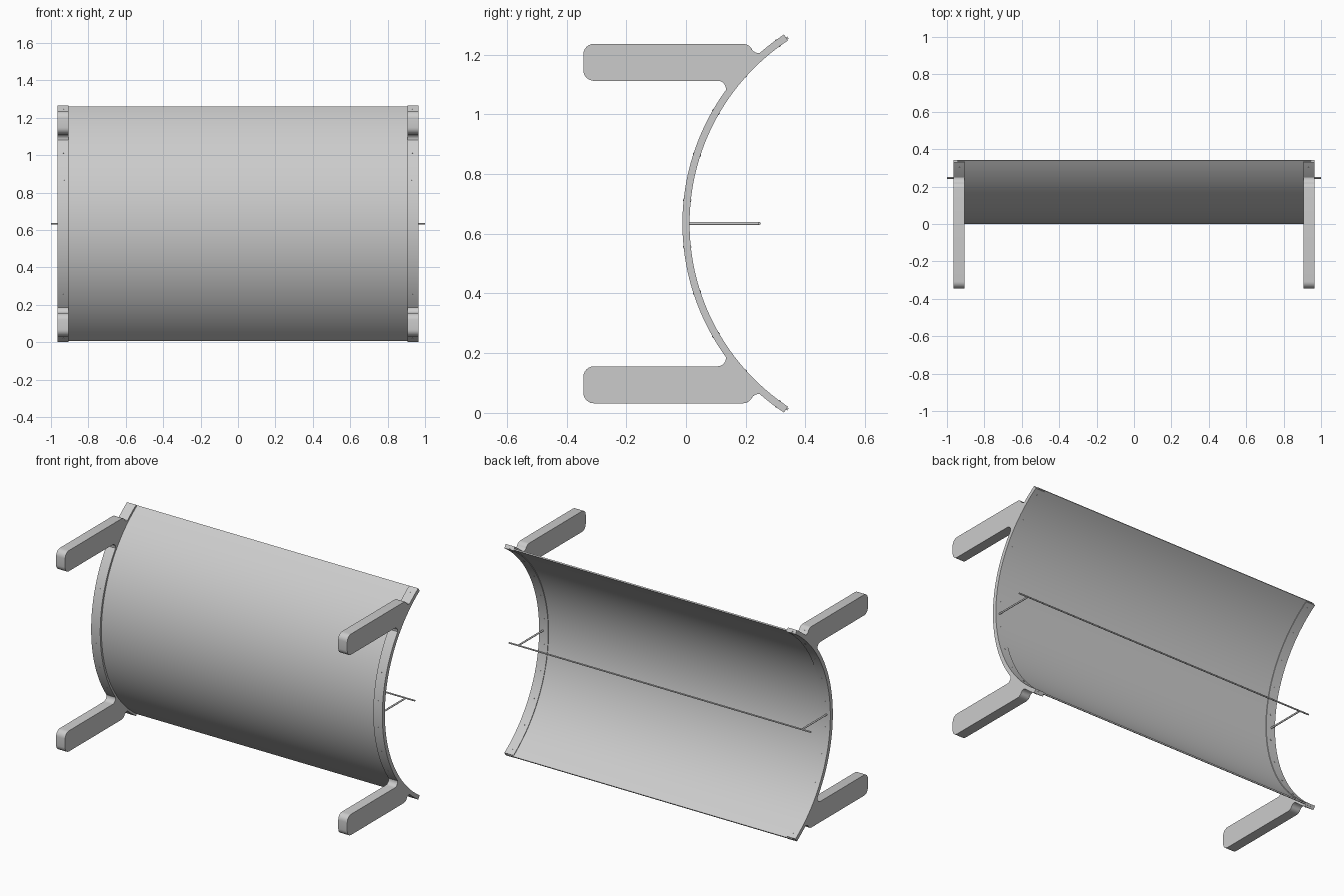
import bpy, bmesh
from math import sin, cos, radians, pi
from mathutils import Vector, Matrix

if "Cube" in bpy.data.objects:
    bpy.data.objects.remove(bpy.data.objects["Cube"])

R, ZC = 0.747, 0.634          # trough radius and mid height (arc centre at y = R)
X0, X1 = 0.905, 0.965         # side rib width


def on_arc(r, deg):
    a = radians(deg)
    return (R - r * cos(a), ZC + r * sin(a))


def arc_pts(r, a0, a1, n):
    return [on_arc(r, a0 + (a1 - a0) * i / n) for i in range(n + 1)]


def fillet(cy, cz, r, a0, a1, n=6):
    angs = [radians(a0 + (a1 - a0) * i / n) for i in range(n + 1)]
    return [(cy + r * cos(a), cz + r * sin(a)) for a in angs]


def select_smooth(ob):
    bpy.ops.object.select_all(action='DESELECT')
    ob.select_set(True)
    bpy.context.view_layer.objects.active = ob
    bpy.ops.object.shade_smooth_by_angle(angle=radians(30))


def finish(name, bm, bevel=0):
    bmesh.ops.recalc_face_normals(bm, faces=bm.faces[:])
    me = bpy.data.meshes.new(name)
    bm.to_mesh(me)
    bm.free()
    ob = bpy.data.objects.new(name, me)
    bpy.context.collection.objects.link(ob)
    if bevel:
        m = ob.modifiers.new("edge_rounding", 'BEVEL')
        m.width, m.segments = bevel, 3
        m.limit_method, m.angle_limit = 'ANGLE', radians(60)
    select_smooth(ob)
    return ob


def extrude_x(name, pts, xa, xb, bevel=0):
    """Extrude a closed (y, z) outline from xa to xb."""
    bm = bmesh.new()
    f = bm.faces.new([bm.verts.new((xa, y, z)) for y, z in pts])
    new = bmesh.ops.extrude_face_region(bm, geom=[f])['geom']
    bmesh.ops.translate(bm, vec=(xb - xa, 0, 0),
                        verts=[v for v in new if isinstance(v, bmesh.types.BMVert)])
    return finish(name, bm, bevel)


def band(name, r_in, r_out, deg, xa, xb):
    """Curved strip between two radii, built from quads."""
    n = 64
    bm = bmesh.new()
    rows = []
    for (y, z), (u, w) in zip(arc_pts(r_in, -deg, deg, n), arc_pts(r_out, -deg, deg, n)):
        rows.append([bm.verts.new(c) for c in ((xa, y, z), (xb, y, z), (xb, u, w), (xa, u, w))])
    for a, b in zip(rows, rows[1:]):
        for k in range(4):
            bm.faces.new((a[k], a[(k + 1) % 4], b[(k + 1) % 4], b[k]))
    bm.faces.new(rows[0])
    bm.faces.new(rows[-1])
    return finish(name, bm)


def rod(name, a, b, r):
    a, b = Vector(a), Vector(b)
    bm = bmesh.new()
    q = (b - a).to_track_quat('Z', 'Y').to_matrix().to_4x4()
    bmesh.ops.create_cone(bm, cap_ends=True, segments=16, radius1=r, radius2=r,
                          depth=(b - a).length, matrix=Matrix.Translation((a + b) / 2) @ q)
    return finish(name, bm)


# curved reflector sheet
band("reflector_sheet", 0.739, 0.747, 56.9, -0.945, 0.945)

# leg outline (upper leg): rounded bar blended into the curved rib
leg = (fillet(-0.308, 1.200, 0.036, 180, 90)
       + fillet(0.190, 1.201, 0.035, 90, 30)
       + fillet(0.243, 1.232, 0.027, 210, 310)
       + arc_pts(0.752, 51, 35.5, 8)
       + fillet(0.106, 1.084, 0.028, -15, 90)
       + fillet(-0.308, 1.148, 0.036, 270, 180))
low_leg = [(y, 2 * ZC - z) for y, z in leg]

for side, tag in ((1, "right"), (-1, "left")):
    # outer rib and inner clamp strip that grip the sheet
    band("outer_rib_" + tag, 0.747, 0.759, 56.5, side * X0, side * X1)
    band("inner_strip_" + tag, 0.735, 0.739, 56.5, side * X0, side * X1)
    band("edge_filler_" + tag, 0.739, 0.747, 56.5, side * 0.945, side * X1)
    # legs
    extrude_x("upper_leg_" + tag, leg, side * X0, side * X1, 0.008)
    extrude_x("lower_leg_" + tag, low_leg, side * X0, side * X1, 0.008)
    # receiver support arm
    rod("receiver_arm_" + tag, (side * 0.94, 0.0, ZC), (side * 0.94, 0.246, ZC), 0.005)
    # small screw heads through the rib
    for i in range(10):
        d = -54 + 12 * i
        (y0, z0), (y1, z1) = on_arc(0.7335, d), on_arc(0.7605, d)
        rod("screw_" + tag, (side * 0.932, y0, z0), (side * 0.932, y1, z1), 0.004)

# receiver rod along the focal line
rod("receiver_rod", (-1, 0.246, ZC), (1, 0.246, ZC), 0.0045)
